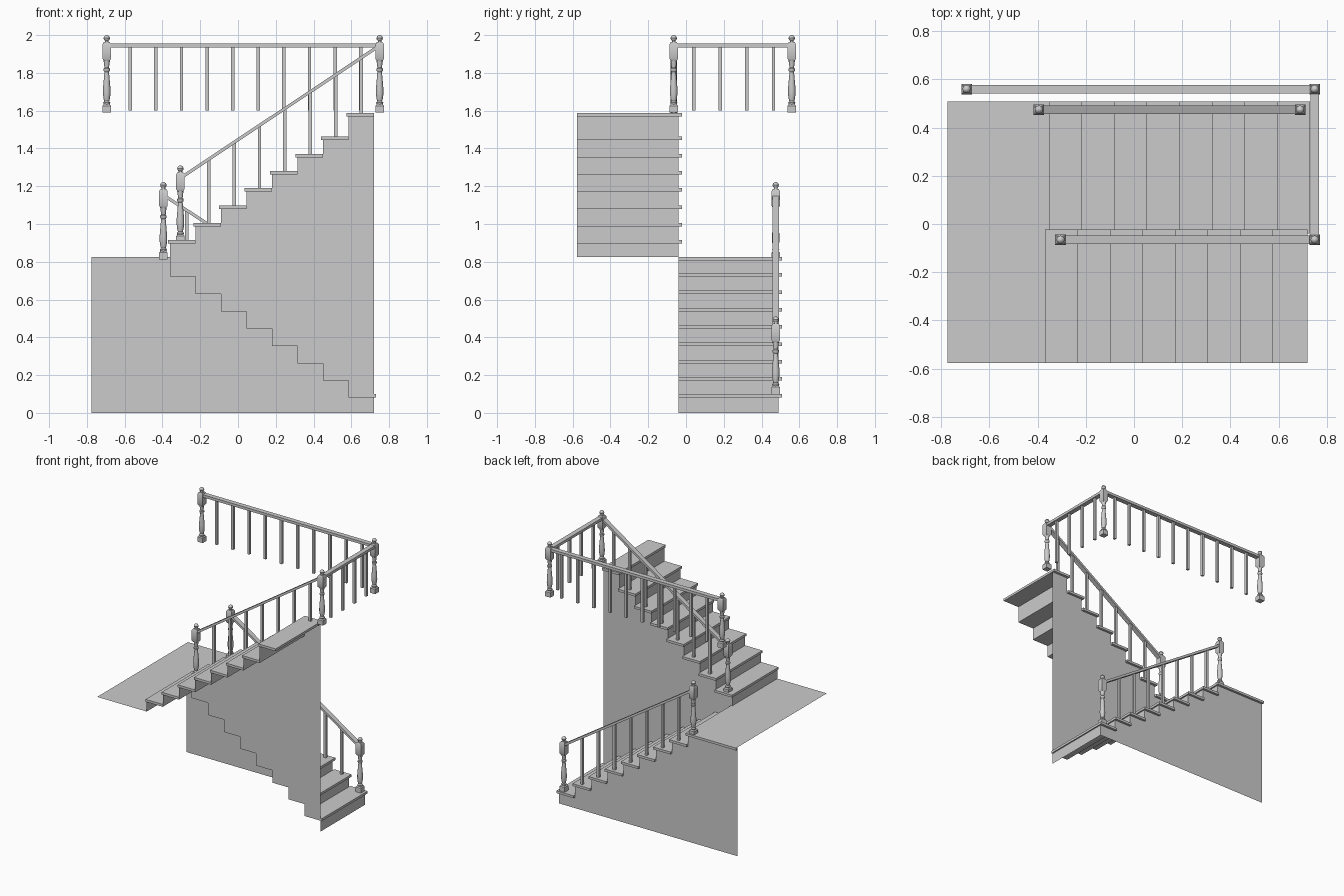
import bpy, bmesh, math
from mathutils import Vector

if "Cube" in bpy.data.objects:
    bpy.data.objects.remove(bpy.data.objects["Cube"])

STEP = 0.135
LOW_Z = [0.10, 0.19, 0.28, 0.373, 0.465, 0.555, 0.648, 0.74]      # lower tread tops
UP_Z = [0.915, 1.005, 1.097, 1.19, 1.28, 1.37, 1.463, 1.588]      # upper tread tops
LAND, T = 0.825, 0.018                                            # landing height, tread thickness


def make(name, bm, smooth=False):
    me = bpy.data.meshes.new(name)
    bm.to_mesh(me)
    bm.free()
    ob = bpy.data.objects.new(name, me)
    bpy.context.collection.objects.link(ob)
    if smooth:
        bpy.context.view_layer.objects.active = ob
        ob.select_set(True)
        bpy.ops.object.shade_smooth_by_angle(angle=math.radians(35))
        ob.select_set(False)
    return ob


def face(name, pts):
    bm = bmesh.new()
    bm.faces.new([bm.verts.new(p) for p in pts])
    return make(name, bm)


def box(name, x0, x1, y0, y1, z0, z1):
    bm = bmesh.new()
    bmesh.ops.create_cube(bm, size=1)
    for v in bm.verts:
        v.co = ((x0 + x1) / 2 + v.co.x * (x1 - x0),
                (y0 + y1) / 2 + v.co.y * (y1 - y0),
                (z0 + z1) / 2 + v.co.z * (z1 - z0))
    return make(name, bm)


def lathe(bm, profile, n, turn=0.0):
    rings = [[bm.verts.new((r * math.cos(turn + math.tau * i / n),
                            r * math.sin(turn + math.tau * i / n), z)) for i in range(n)]
             for z, r in profile]
    for a, b in zip(rings, rings[1:]):
        for i in range(n):
            j = (i + 1) % n
            bm.faces.new((a[i], a[j], b[j], b[i]))
    bm.faces.new(rings[0][::-1])
    bm.faces.new(rings[-1])


def newel(name, x, y, z):
    bm = bmesh.new()
    q = math.sqrt(2)
    # square base and chamfered square head block
    lathe(bm, [(0, .022 * q), (.036, .022 * q), (.044, .016 * q)], 4, math.pi / 4)
    lathe(bm, [(.272, .014 * q), (.284, .022 * q), (.362, .022 * q), (.374, .015 * q)], 4, math.pi / 4)
    # turned shaft and ball
    lathe(bm, [(.04, .016), (.052, .019), (.06, .013), (.075, .017), (.10, .020), (.13, .0195),
               (.17, .016), (.215, .012), (.222, .017), (.232, .017), (.238, .012), (.262, .015),
               (.275, .017)], 12)
    lathe(bm, [(.372, .010), (.38, .010), (.386, .015), (.395, .017), (.404, .013), (.41, .004)], 12)
    ob = make(name, bm, True)
    ob.location = (x, y, z)


def rail(name, a, b, w=.036, h=.02):
    a, b = Vector(a), Vector(b)
    side = (b - a).cross(Vector((0, 0, 1))).normalized() * w / 2
    up = Vector((0, 0, h / 2))
    bm = bmesh.new()
    ends = [[bm.verts.new(p + side * s + up * u) for s, u in ((-1, -1), (1, -1), (1, 1), (-1, 1))]
            for p in (a, b)]
    for i in range(4):
        j = (i + 1) % 4
        bm.faces.new((ends[0][i], ends[0][j], ends[1][j], ends[1][i]))
    bm.faces.new(ends[0][::-1])
    bm.faces.new(ends[1])
    bmesh.ops.recalc_face_normals(bm, faces=bm.faces)
    make(name, bm)


def baluster(name, x, y, z0, z1, r=.009):
    box(name, x - r, x + r, y - r, y + r, z0, z1)


# treads and risers of both flights, collecting the stepped wall outlines
low_line, up_line = [], []
for i in range(8):
    zl, zu = LOW_Z[i], UP_Z[i]
    xr = .72 - STEP * i
    prev = LOW_Z[i - 1] if i else 0
    box(f"lower_tread_{i+1}", xr - STEP, xr + .01, -.04, .508, zl - T, zl)
    face(f"lower_riser_{i+1}", [(xr, -.04, prev), (xr, .49, prev), (xr, .49, zl - T), (xr, -.04, zl - T)])
    low_line += [(xr, zl - T / 2), (xr - STEP, zl - T / 2)]
    xu = -.36 + STEP * i
    prev = UP_Z[i - 1] if i else LAND
    box(f"upper_tread_{i+1}", xu - .01, xu + STEP, -.578, -.022, zu - T, zu)
    face(f"upper_riser_{i+1}", [(xu, -.578, prev), (xu, -.04, prev), (xu, -.04, zu - T), (xu, -.578, zu - T)])
    up_line += [(xu, zu - T / 2), (xu + STEP, zu - T / 2)]

# landing with front and side nosing
XL = -.775
face("landing", [(XL, -.578, LAND), (-.36, -.578, LAND), (-.36, .49, LAND), (XL, .49, LAND)])
face("landing_riser", [(-.36, -.04, LOW_Z[7]), (-.36, .49, LOW_Z[7]), (-.36, .49, LAND), (-.36, -.04, LAND)])
box("landing_front_nosing", -.36, -.35, -.04, .508, LAND - T, LAND)
box("landing_side_nosing", XL, -.36, .49, .508, LAND - T, LAND)

# outer wall below the lower flight, centre wall between the flights
face("outer_wall", [(x, .49, z) for x, z in
                    [(.72, 0)] + low_line + [(-.36, LAND - T / 2), (XL, LAND - T / 2), (XL, 0)]])
face("centre_wall", [(x, -.04, z) for x, z in [(.72, 0)] + low_line + up_line])

# newel posts
for name, p in {"lower_newel_bottom": (.69, .475, .10), "lower_newel_top": (-.395, .475, .812),
                "upper_newel_bottom": (-.305, -.065, .90), "upper_newel_top": (.75, -.065, 1.59),
                "gallery_newel_corner": (.75, .56, 1.59), "gallery_newel_end": (-.695, .56, 1.59)}.items():
    newel(name, *p)

# handrails
rail("lower_handrail", (.69, .475, .445), (-.395, .475, 1.153))
rail("upper_handrail", (-.305, -.065, 1.243), (.75, -.065, 1.945))
rail("gallery_side_rail", (.75, -.065, 1.945), (.75, .56, 1.945))
rail("gallery_back_rail", (.75, .56, 1.945), (-.695, .56, 1.945))

# balusters on the flights
for i in range(7):
    x = .535 - .1345 * i
    baluster(f"lower_baluster_{i+1}", x, .475, LOW_Z[i + 1] - T, .445 + (.69 - x) * .6525)
    x = -.155 + .1345 * i
    baluster(f"upper_baluster_{i+1}", x, -.065, UP_Z[i + 1] - T, 1.243 + (x + .305) * .6654)

# balusters of the gallery
for i in range(10):
    baluster(f"gallery_back_baluster_{i+1}", -.57 + .1355 * i, .56, 1.60, 1.94)
for i in range(4):
    baluster(f"gallery_side_baluster_{i+1}", .75, .04 + .141 * i, 1.60, 1.94)
